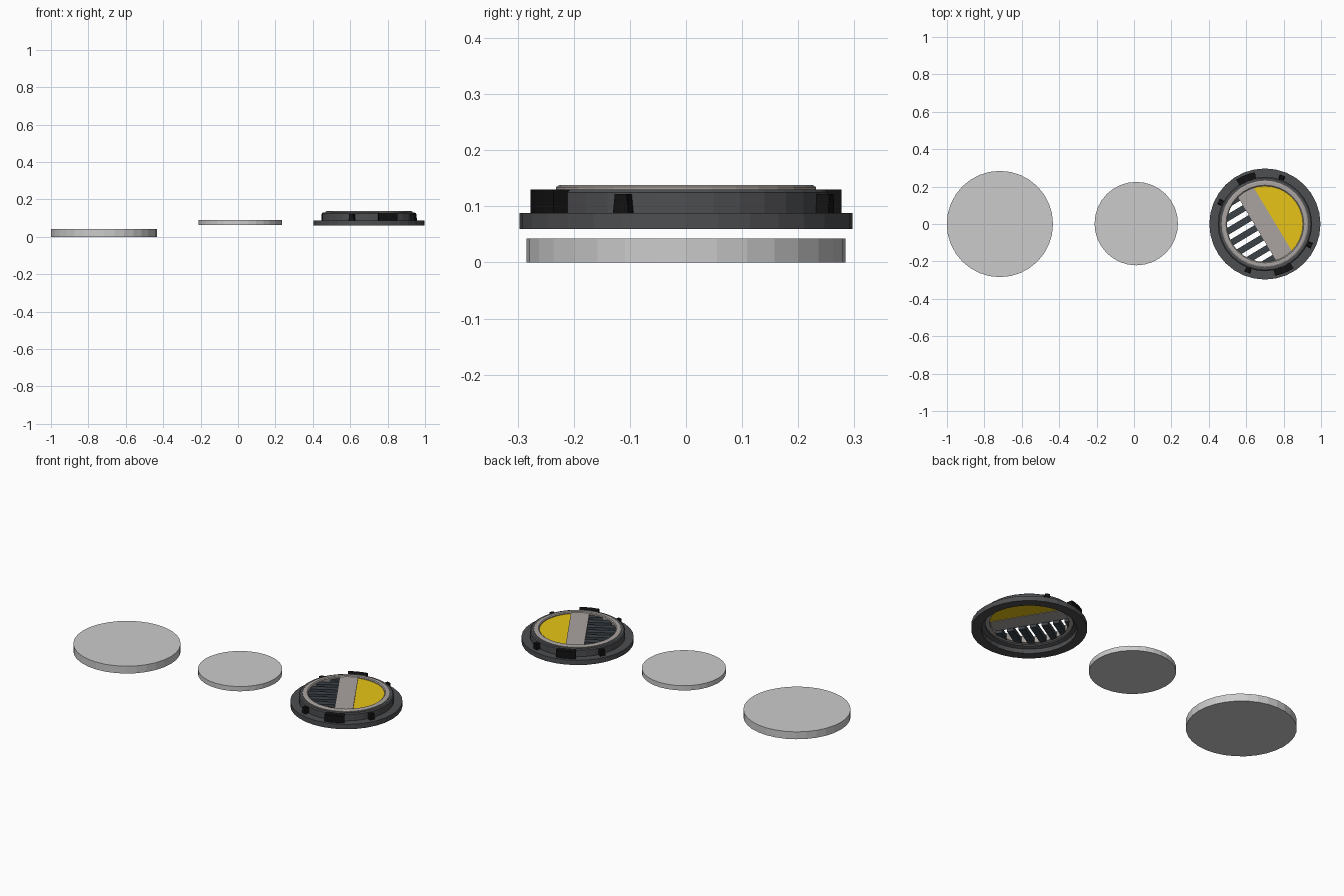
import bpy, bmesh
from math import sin, cos, pi, radians, acos, sqrt
from mathutils import Matrix

if "Cube" in bpy.data.objects:
    bpy.data.objects.remove(bpy.data.objects["Cube"])

SIDES = 32
CX = 0.70
TURN = radians(31)          # the vent face is turned about z


def material(name, rgb):
    m = bpy.data.materials.new(name)
    m.diffuse_color = (*rgb, 1)
    m.use_nodes = True
    m.node_tree.nodes["Principled BSDF"].inputs["Base Color"].default_value = m.diffuse_color
    return m


DARK = material("dark_grey", (0.075, 0.077, 0.082))
BLACK = material("black", (0.006, 0.006, 0.006))
STONE = material("warm_grey", (0.40, 0.37, 0.35))
YELLOW = material("yellow", (0.80, 0.55, 0.008))
SLATE = material("slate", (0.045, 0.055, 0.065))


def finish(name, bm, mat=None, loc=(0, 0, 0), turn=0):
    bmesh.ops.recalc_face_normals(bm, faces=bm.faces)
    me = bpy.data.meshes.new(name)
    bm.to_mesh(me)
    bm.free()
    ob = bpy.data.objects.new(name, me)
    bpy.context.collection.objects.link(ob)
    ob.location = loc
    ob.rotation_euler.z = turn
    if mat:
        me.materials.append(mat)
    return ob


def disc(name, x, y, r, z0, z1):
    bm = bmesh.new()
    bmesh.ops.create_cone(bm, cap_ends=True, segments=SIDES, radius1=r, radius2=r,
                          depth=z1 - z0)
    return finish(name, bm, loc=(x, y, (z0 + z1) / 2))


def lathe(name, profile, mat):
    """Closed (r, z) profile swept round the vent axis."""
    bm = bmesh.new()
    rings = [[bm.verts.new((r * cos(2 * pi * i / SIDES), r * sin(2 * pi * i / SIDES), z))
              for r, z in profile] for i in range(SIDES)]
    n = len(profile)
    for i in range(SIDES):
        a, b = rings[i], rings[(i + 1) % SIDES]
        for j in range(n):
            k = (j + 1) % n
            bm.faces.new((a[j], b[j], b[k], a[k]))
    return finish(name, bm, mat, (CX, 0, 0))


def plate(name, outline, z0, z1, mat, turn=TURN, top=None):
    """Extruded outline; an optional second outline shapes the top."""
    bm = bmesh.new()
    lo = [bm.verts.new((x, y, z0)) for x, y in outline]
    hi = [bm.verts.new((x, y, z1)) for x, y in (top or outline)]
    bm.faces.new(lo)
    bm.faces.new(hi)
    for i in range(len(lo)):
        k = (i + 1) % len(lo)
        bm.faces.new((lo[i], lo[k], hi[k], hi[i]))
    return finish(name, bm, mat, (CX, 0, 0), turn)


def arc(r, a0, a1, steps):
    return [(r * cos(a0 + (a1 - a0) * i / steps), r * sin(a0 + (a1 - a0) * i / steps))
            for i in range(steps + 1)]


def clip(name, angle, half, r0, r1, z1, taper):
    h, t = radians(half), radians(half - taper)
    base = arc(r1, -h, h, 3) + arc(r0, h, -h, 3)
    top = arc(r1, -t, t, 3) + arc(r0, t, -t, 3)
    plate(name, base, 0.086, z1, BLACK, radians(angle), top)


# Two plain discs
disc("large_disc", -0.717, 0, 0.284, 0, 0.043)
disc("small_disc", 0.012, 0.002, 0.223, 0.062, 0.09)

# Vent housing: flange and raised collar, hollow underneath
lathe("housing", [(0.297, 0.06), (0.297, 0.088), (0.252, 0.088), (0.252, 0.125),
                  (0.246, 0.13), (0.225, 0.13), (0.225, 0.092), (0.245, 0.085),
                  (0.245, 0.06)], DARK)
# Bezel ring
lathe("bezel", [(0.232, 0.12), (0.232, 0.134), (0.226, 0.138), (0.208, 0.138),
                (0.203, 0.134), (0.203, 0.10), (0.226, 0.10), (0.226, 0.12)], STONE)

# Centre bar and yellow half plate
R, EDGE = 0.206, 0.049
a = acos(EDGE / R)
plate("centre_bar", arc(R, a, pi - a, 4) + arc(R, pi + a, 2 * pi - a, 4),
      0.113, 0.134, STONE)
plate("yellow_plate", arc(R, -a, a, 14), 0.115, 0.129, YELLOW)

# Grille fins across the open half
PITCH, FIN = 0.062, 0.034
for i in range(-3, 4):
    y = (i + 0.1) * PITCH
    y0, y1 = max(y - FIN / 2, -0.199), min(y + FIN / 2, 0.199)
    if y0 >= y1:
        continue
    x0, x1 = -sqrt(R * R - y0 * y0), -sqrt(R * R - y1 * y1)
    if max(x0, x1) > -EDGE:
        continue
    plate(f"grille_fin_{i + 4}", [(x0, y0), (-EDGE + 0.004, y0), (-EDGE + 0.004, y1), (x1, y1)],
          0.096, 0.126, SLATE)

# Locking clips and small lugs round the collar
for n, ang in enumerate((112, 292)):
    clip(f"locking_clip_{n + 1}", ang, 11, 0.246, 0.282, 0.13, 0)
for n, ang in enumerate((70, 154, 250, 335)):
    clip(f"lug_{n + 1}", ang, 3.2, 0.248, 0.276, 0.122, 0.8)
